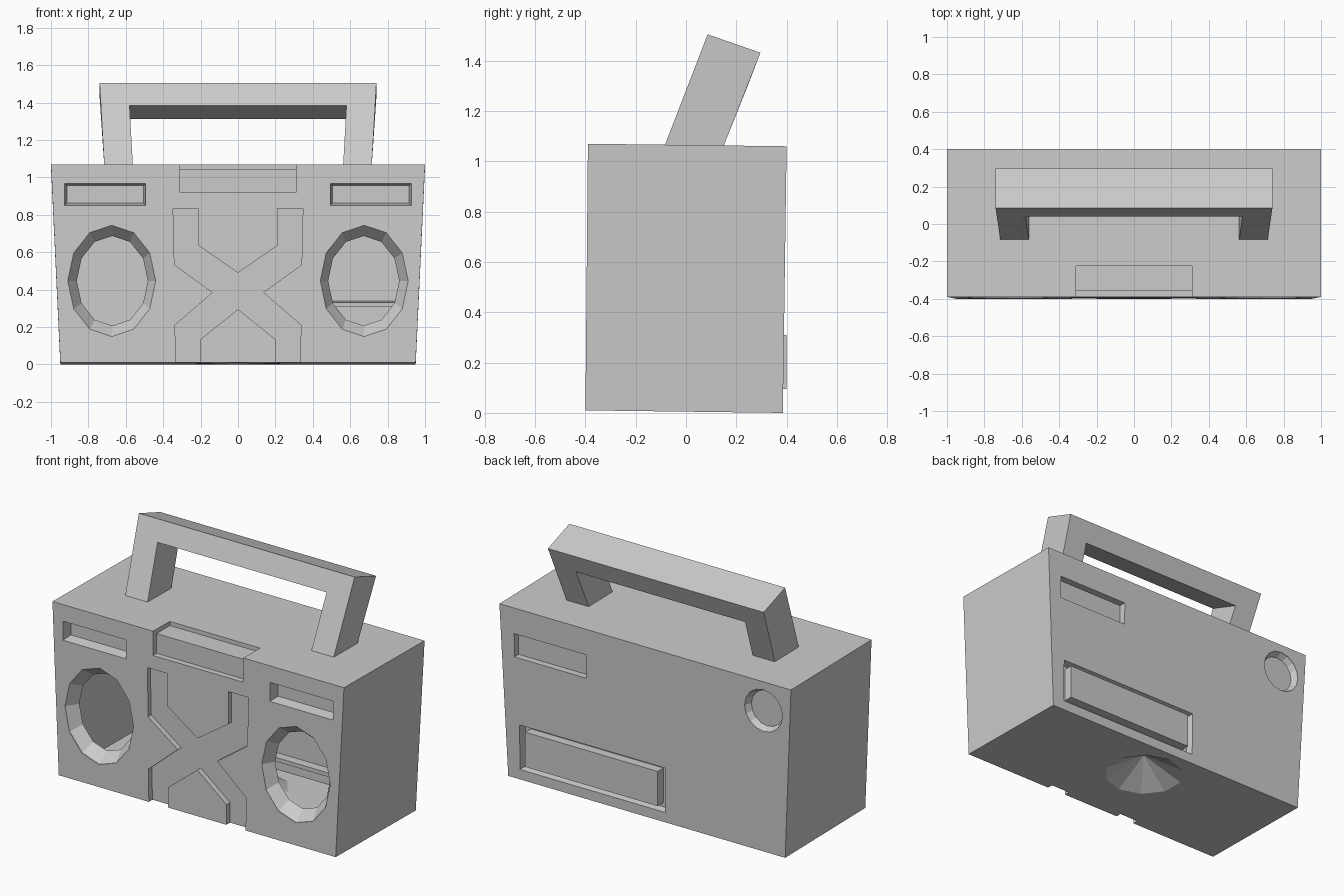
import bpy, bmesh, math

if "Cube" in bpy.data.objects:
    bpy.data.objects.remove(bpy.data.objects["Cube"])


def make_object(name, bm):
    bmesh.ops.recalc_face_normals(bm, faces=bm.faces[:])
    mesh = bpy.data.meshes.new(name)
    bm.to_mesh(mesh)
    bm.free()
    obj = bpy.data.objects.new(name, mesh)
    bpy.context.collection.objects.link(obj)
    return obj


def loft(name, rings):
    """Closed solid through a list of equal-length point rings."""
    bm = bmesh.new()
    loops = [[bm.verts.new(p) for p in ring] for ring in rings]
    n = len(loops[0])
    for a, b in zip(loops, loops[1:]):
        for i in range(n):
            j = (i + 1) % n
            bm.faces.new((a[i], a[j], b[j], b[i]))
    bm.faces.new(loops[0])
    bm.faces.new(loops[-1])
    return make_object(name, bm)


def at_y(outline, y):
    return [(x, y, z) for x, z in outline]


def rect(x0, x1, z0, z1, inset=0.0):
    return [(x0 + inset, z0 + inset), (x1 - inset, z0 + inset),
            (x1 - inset, z1 - inset), (x0 + inset, z1 - inset)]


def ellipse(cx, cz, rx, rz, n):
    return [(cx + rx * math.sin(2 * math.pi * i / n),
             cz + rz * math.cos(2 * math.pi * i / n)) for i in range(n)]


def pocket(name, outer, inner, side, depth):
    """Cutter for a recess in the front (side -1) or back (side 1)."""
    face = 0.394 * side
    return loft(name, [at_y(outer, face + 0.08 * side), at_y(outer, face),
                       at_y(inner, face - depth * side)])


# Body: slightly flared, slightly leaning box
body = loft("radio_body", [
    [(-0.95, -0.40, 0.01), (0.95, -0.40, 0.01), (0.95, 0.385, 0), (-0.95, 0.385, 0)],
    [(-1, -0.39, 1.07), (1, -0.39, 1.07), (1, 0.40, 1.06), (-1, 0.40, 1.06)]])

cutters = []
SPEAKER_DEPTH = 0.07

# Front speaker openings and small windows, mirrored
for s in (-1, 1):
    cutters.append(pocket("speaker_cutter", ellipse(s * 0.675, 0.447, 0.235, 0.298, 12),
                          ellipse(s * 0.672, 0.447, 0.19, 0.24, 12), -1, SPEAKER_DEPTH))
    x0, x1 = sorted((s * 0.927, s * 0.493))
    cutters.append(pocket("window_cutter", rect(x0, x1, 0.85, 0.968),
                          rect(x0, x1, 0.85, 0.968, 0.012), -1, 0.065))

# Cross-shaped groove on the front, from half an outline
half = [(0, 0.49), (0.21, 0.635), (0.21, 0.835), (0.347, 0.835), (0.34, 0.533),
        (0.135, 0.385), (0.337, 0.21), (0.33, -0.05), (0.20, -0.05), (0.20, 0.135), (0, 0.295)]
cross = half + [(-x, z) for x, z in half[-2:0:-1]]
cutters.append(pocket("cross_cutter", cross, cross, -1, 0.03))

# Stepped notch over the top front edge
step = [(-0.5, 0.92), (-0.355, 0.92), (-0.355, 1.042), (-0.225, 1.042),
        (-0.225, 1.2), (-0.5, 1.2)]
cutters.append(loft("notch_cutter", [[(x, y, z) for y, z in step] for x in (-0.31, 0.31)]))

# Back recesses: label window, round socket, battery bay
label = rect(0.405, 0.90, 0.755, 0.90)
cutters.append(pocket("label_cutter", label, label, 1, 0.04))
cutters.append(pocket("socket_cutter", ellipse(-0.81, 0.88, 0.13, 0.13, 16),
                      ellipse(-0.81, 0.88, 0.11, 0.11, 16), 1, 0.035))
bay = rect(-0.13, 0.87, 0.06, 0.34)
cutters.append(pocket("battery_bay_cutter", bay, rect(-0.13, 0.87, 0.06, 0.34, 0.01), 1, 0.05))

# Conical dent under the base
bm = bmesh.new()
bmesh.ops.create_cone(bm, cap_ends=True, segments=10, radius1=0.272, radius2=0, depth=0.155)
bmesh.ops.translate(bm, verts=bm.verts[:], vec=(0, 0.09, 0.0605))
cutters.append(make_object("base_dent_cutter", bm))

# Battery door standing inside its bay, joined to the body
door = rect(-0.085, 0.825, 0.095, 0.31)
door = loft("battery_door", [at_y(door, 0.28), at_y(door, 0.40)])

for tool, operation in [(c, 'DIFFERENCE') for c in cutters] + [(door, 'UNION')]:
    tool.hide_render = True
    mod = body.modifiers.new(tool.name, 'BOOLEAN')
    mod.object, mod.operation, mod.solver = tool, operation, 'EXACT'
graph = bpy.context.evaluated_depsgraph_get()
cut_mesh = bpy.data.meshes.new_from_object(body.evaluated_get(graph))
body.modifiers.clear()
body.data = cut_mesh
for tool in cutters + [door]:
    bpy.data.objects.remove(tool)

# Open the speaker pockets into the hollow body
bm = bmesh.new()
bm.from_mesh(body.data)
floors = []
for f in bm.faces:
    c = f.calc_center_median()
    if (abs(c.y + 0.394 - SPEAKER_DEPTH) < 0.004 and abs(f.normal.y) > 0.99
            and 0.15 < c.z < 0.75 and abs(c.x) > 0.4):
        floors.append(f)
floor_y = -0.394 + SPEAKER_DEPTH
floors += [f for f in bm.faces if f not in floors
           and all(abs(v.co.y - floor_y) < 0.002 and v.co.z < 0.75 for v in f.verts)]
bmesh.ops.delete(bm, geom=floors, context='FACES')
bm.to_mesh(body.data)
bm.free()

# Handle: leaning U-shaped frame
BASE = 1.062
side = [(0.715, BASE), (0.74, 1.505), (0.58, 1.385), (0.562, BASE)]
outline = [side[0], side[1], (-0.74, 1.505), (-0.715, BASE),
           (-0.562, BASE), (-0.58, 1.385), side[2], side[3]]
front = [(x, -0.085 + 0.386 * (z - BASE), z) for x, z in outline]
back = [(x, y + 0.235, z) if z == BASE else (x, y + 0.21, z - 0.073) for x, y, z in front]
loft("carry_handle", [front, back])
